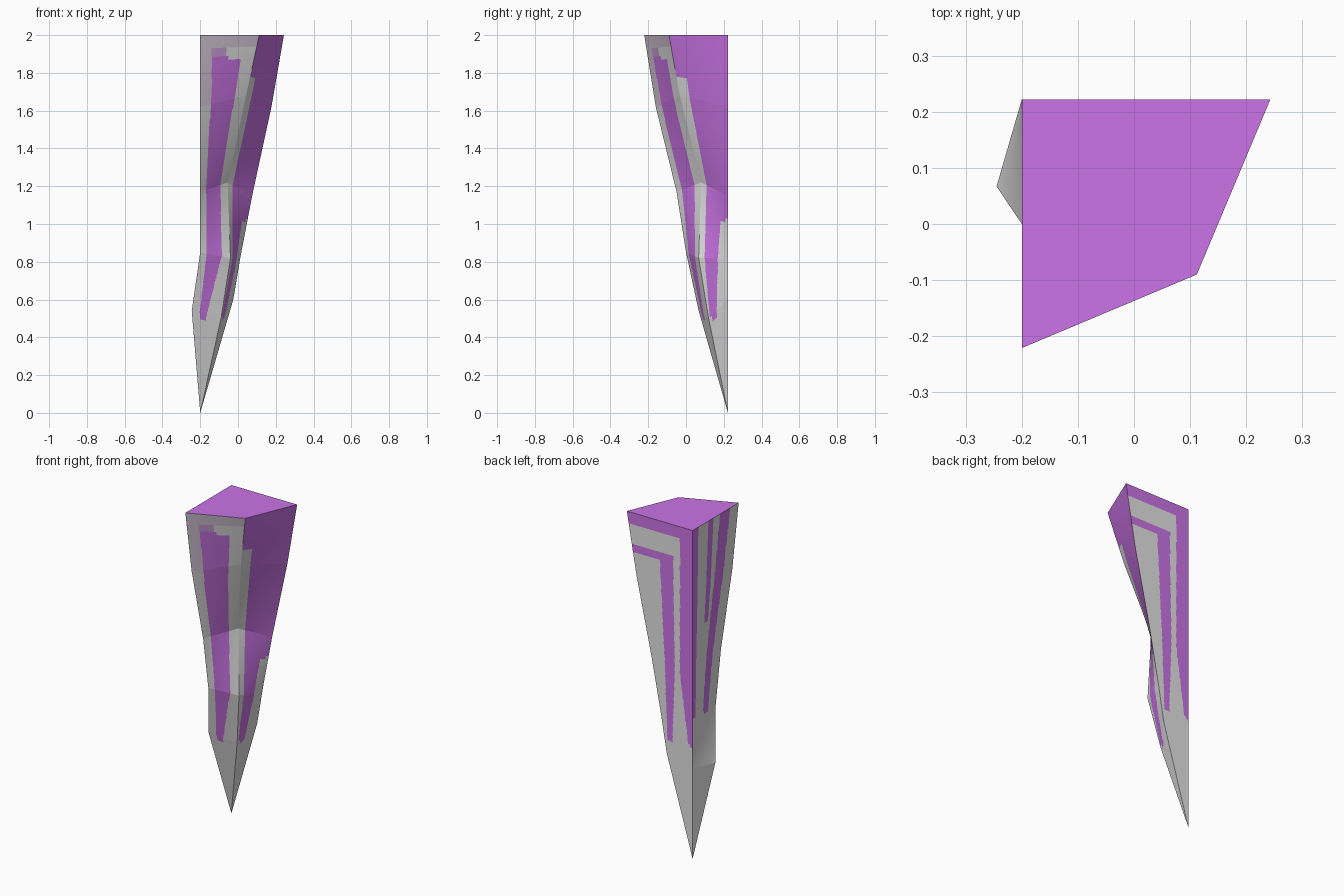
import bpy, bmesh
from mathutils import Vector

if "Cube" in bpy.data.objects:
    bpy.data.objects.remove(bpy.data.objects["Cube"])


def lin(c):
    c /= 255
    return c / 12.92 if c <= 0.04045 else ((c + 0.055) / 1.055) ** 2.4


def material(name, rgb):
    m = bpy.data.materials.new(name)
    m.diffuse_color = (*[lin(c) for c in rgb], 1)
    m.use_nodes = True
    m.node_tree.nodes["Principled BSDF"].inputs["Base Color"].default_value = m.diffuse_color
    return m


def ramp(z, *pts):
    """Piecewise linear value over (z, value) pairs, z rising."""
    if z <= pts[0][0]:
        return pts[0][1]
    for (z0, v0), (z1, v1) in zip(pts, pts[1:]):
        if z <= z1:
            return v0 + (v1 - v0) * (z - z0) / (z1 - z0)
    return pts[-1][1]


# Four long edges of the spike, from top to tip
TIP = (-0.2, 0.222, 0)
wall_edge = [(-0.2, 0.222, z) for z in (2, 1.62, 1.17, 0.83, 0.55, 0)]
right_edge = [(0.243, 0.222, 2), (0.177, 0.222, 1.62), (0.075, 0.222, 1.15),
              (0.012, 0.222, 0.82), (-0.025, 0.222, 0.6), TIP]
front_edge = [(0.112, -0.09, 2), (0.043, -0.033, 1.68), (-0.055, 0.08, 1.22),
              (-0.04, 0.067, 0.82), (-0.09, 0.12, 0.5), TIP]
left_edge = [(-0.2, -0.221, 2), (-0.2, -0.16, 1.62), (-0.2, -0.05, 1.17),
             (-0.2, 0.0, 0.85), (-0.245, 0.067, 0.54), TIP]

GREY, PURPLE, MAUVE, LILAC = range(4)


# Stripe rules: each returns a material; u runs 0..1 from the first edge to the second
def front_rule(u, p):
    if p.z > 1.94:
        return MAUVE
    if p.z > 1.88:
        return MAUVE if u < 0.2 else LILAC if u < 0.47 else GREY
    lo = ramp(p.z, (0.5, 0.28), (0.85, 0.21), (1.7, 0.23), (1.88, 0.22))
    hi = ramp(p.z, (0.5, 0.5), (0.85, 0.72), (1.88, 0.75))
    if p.z > 0.5 and lo < u < hi:
        return PURPLE
    return MAUVE if p.z > 1.62 and u < lo else GREY


def right_rule(u, p):
    lo = ramp(p.z, (0.5, 0.06), (0.82, 0.21))
    if p.z < 0.5 or (u < lo and p.z < 1.78):
        return GREY
    hi = ramp(p.z, (0.5, 0.38), (0.75, 0.62), (1.02, 0.74))
    return PURPLE if p.z > 1.02 or u < hi else GREY


def back_rule(u, p):
    d = p.x + 0.2
    if p.z > 1.92 or d < ramp(p.z, (0.66, 0.0), (0.7, 0.03), (1.1, 0.085)):
        return PURPLE
    if p.z > 1.82 or d < ramp(p.z, (0.7, 0.135), (1.1, 0.12), (1.7, 0.13)):
        return GREY
    if p.z > 1.77:
        return PURPLE
    inner = d < ramp(p.z, (0.7, 0.17), (1.2, 0.19), (1.75, 0.22))
    return PURPLE if p.z > 0.68 and inner else GREY


def left_rule(u, p):
    shift = ramp(p.z, (0.7, -0.18), (2, 0))
    purple = (u < 0.13 or (0.34 < u < 0.45 and p.z > 1.4)
              or 0.6 < u - shift < 0.82)
    return PURPLE if purple and p.z > 0.85 else GREY


COLS, ROWS = 64, 16
bm = bmesh.new()


def add_side(a, b, rule):
    """Finely cut strip between two edges, coloured by its rule."""
    rows = []
    for s in range(5):
        for r in range(ROWS + (s == 4)):
            t = r / ROWS
            p = Vector(a[s]).lerp(Vector(a[s + 1]), t)
            q = Vector(b[s]).lerp(Vector(b[s + 1]), t)
            if s == 4 and r == ROWS:
                rows.append([bm.verts.new(TIP)] * (COLS + 1))
            else:
                rows.append([bm.verts.new(p.lerp(q, c / COLS)) for c in range(COLS + 1)])
    for top, low in zip(rows, rows[1:]):
        for c in range(COLS):
            ring = [top[c], low[c], low[c + 1], top[c + 1]]
            if low[c] is low[c + 1]:
                ring.pop(2)
            f = bm.faces.new(ring)
            f.material_index = rule((c + 0.5) / COLS, f.calc_center_median())
    return rows[0]


# Four striped sides and the purple top
rims = [add_side(left_edge, front_edge, front_rule),
        add_side(front_edge, right_edge, right_rule),
        add_side(right_edge, wall_edge, back_rule),
        add_side(wall_edge, left_edge, left_rule)]
cap = bm.faces.new([v for rim in rims for v in rim[:-1]])
cap.material_index = PURPLE
bmesh.ops.remove_doubles(bm, verts=bm.verts, dist=1e-5)
bmesh.ops.recalc_face_normals(bm, faces=bm.faces)

mesh = bpy.data.meshes.new("striped_spike")
bm.to_mesh(mesh)
bm.free()
for name, rgb in (("stone grey", (228, 227, 228)), ("crystal purple", (203, 116, 230)),
                  ("mauve grey", (212, 198, 214)), ("dull lilac", (200, 160, 212))):
    mesh.materials.append(material(name, rgb))
spike = bpy.data.objects.new("striped_spike", mesh)
bpy.context.collection.objects.link(spike)
